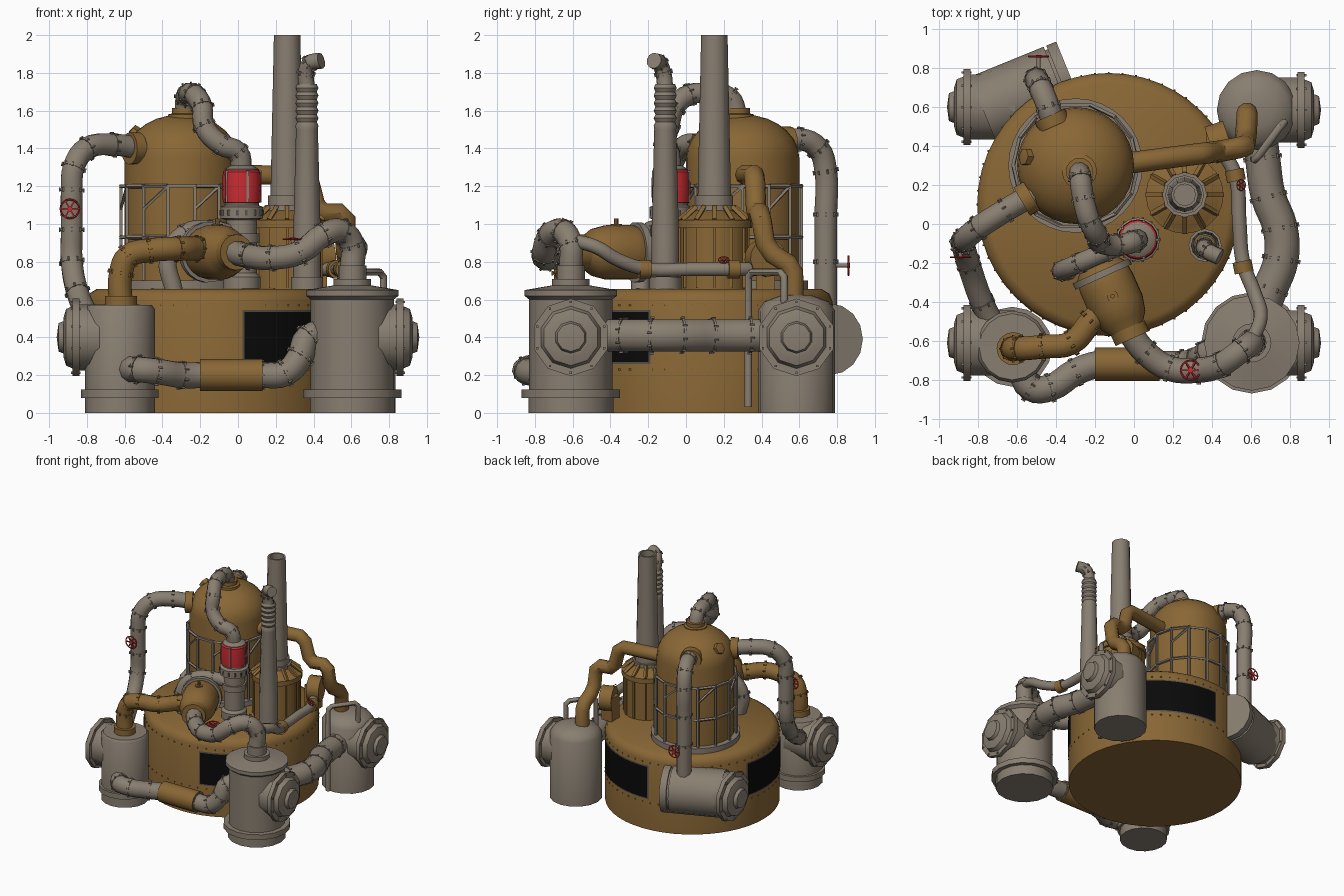
import bpy, bmesh, math
from mathutils import Vector, Matrix

if "Cube" in bpy.data.objects:
    bpy.data.objects.remove(bpy.data.objects["Cube"])

def material(name, rgb):
    m = bpy.data.materials.new(name)
    m.use_nodes = True
    m.diffuse_color = (*rgb, 1)
    m.node_tree.nodes["Principled BSDF"].inputs["Base Color"].default_value = (*rgb, 1)
    return m

BRASS = material("ochre paint", (0.25, 0.135, 0.036))
STEEL = material("warm grey steel", (0.25, 0.21, 0.165))
RED = material("red paint", (0.58, 0.025, 0.032))
BLACK = material("black glass", (0.003, 0.003, 0.003))
DARK = material("dark iron", (0.09, 0.08, 0.065))
built = []
UP = Vector((0, 0, 1))

def finish(name, bm, mat):
    bmesh.ops.recalc_face_normals(bm, faces=bm.faces)
    me = bpy.data.meshes.new(name)
    bm.to_mesh(me)
    bm.free()
    me.materials.append(mat)
    ob = bpy.data.objects.new(name, me)
    bpy.context.collection.objects.link(ob)
    built.append(ob)

def place(loc, axis):
    turn = UP.rotation_difference(Vector(axis).normalized())
    return Matrix.Translation(loc) @ turn.to_matrix().to_4x4()

def lathe(name, prof, loc, mat, axis=UP, seg=16):
    bm = bmesh.new()
    vs = [bm.verts.new((r, 0, z)) for r, z in prof]
    es = [bm.edges.new(p) for p in zip(vs, vs[1:])]
    bmesh.ops.spin(bm, geom=vs + es, cent=(0, 0, 0), axis=UP, angle=math.tau, steps=seg)
    bmesh.ops.remove_doubles(bm, verts=bm.verts, dist=1e-5)
    bm.transform(place(loc, axis))
    finish(name, bm, mat)

def add_beam(bm, p, q, w):
    p, q = Vector(p), Vector(q)
    size = Matrix.Diagonal((w, w, (q - p).length, 1))
    bmesh.ops.create_cube(bm, size=1, matrix=place((p + q) / 2, q - p) @ size)

def add_drum(bm, loc, axis, r, h, seg=12):
    bmesh.ops.create_cone(bm, cap_ends=True, segments=seg, radius1=r, radius2=r,
                          depth=h, matrix=place(loc, axis))

def add_bolts(bm, loc, axis, r, n, size, length):
    m = place(loc, axis)
    for i in range(n):
        a = math.tau * i / n
        add_beam(bm, m @ Vector((r * math.cos(a), r * math.sin(a), -length / 2)),
                 m @ Vector((r * math.cos(a), r * math.sin(a), length / 2)), size)

def pipe(name, pts, r, mat, bands=True, handles="AUTO"):
    cu = bpy.data.curves.new(name, "CURVE")
    cu.dimensions = "3D"
    cu.bevel_depth, cu.bevel_resolution, cu.resolution_u = r, 3, 4
    cu.use_fill_caps = True
    sp = cu.splines.new("BEZIER")
    sp.bezier_points.add(len(pts) - 1)
    for bp, p in zip(sp.bezier_points, pts):
        bp.co = p
        bp.handle_left_type = bp.handle_right_type = handles
    ob = bpy.data.objects.new(name, cu)
    bpy.context.collection.objects.link(ob)
    cu.materials.append(mat)
    bpy.ops.object.select_all(action="DESELECT")
    bpy.context.view_layer.objects.active = ob
    ob.select_set(True)
    bpy.ops.object.convert(target="MESH")
    built.append(bpy.context.view_layer.objects.active)
    if bands:
        bm = bmesh.new()
        for a, b, c in zip(pts, pts[1:], pts[2:]):
            t = (Vector(b) - Vector(a)).normalized() + (Vector(c) - Vector(b)).normalized()
            add_drum(bm, b, t, r * 1.05, 0.012)
            add_bolts(bm, b, t, r * 1.07, 8, 0.008, 0.022)
        finish(name + "_bands", bm, mat)

def wheel(name, loc, axis, r):
    axis = Vector(axis)
    m = place(loc, axis)
    t = r * 0.1
    rim = [(r + t * math.cos(a), t * math.sin(a)) for a in [math.tau * i / 6 for i in range(7)]]
    lathe(name, rim, loc, RED, axis)
    bm = bmesh.new()
    for i in range(3):
        a = math.pi * i / 3
        d = Vector((r * math.cos(a), r * math.sin(a), 0))
        add_beam(bm, m @ d, m @ -d, r * 0.16)
    add_drum(bm, loc, axis, r * 0.28, r * 0.3)
    finish(name + "_spokes", bm, RED)
    bm = bmesh.new()
    add_drum(bm, Vector(loc) - axis * 0.04, axis, r * 0.2, 0.078)
    finish(name + "_stem", bm, STEEL)

# Main body with rivets and curved windows
CX, CY, R = -0.13, 0.1, 0.675
lathe("body", [(0, 0), (R, 0), (R, 0.59), (0.66, 0.63), (0.62, 0.655), (0, 0.66)], (CX, CY, 0), BRASS, seg=48)
bm = bmesh.new()
for z in (0.23, 0.57):
    add_bolts(bm, (CX, CY, z), UP, R, 60, 0.009, 0.009)
finish("body_rivets", bm, BRASS)

def arc_plate(name, r, mid, half, z0, z1, mat):
    bm = bmesh.new()
    cols = []
    for i in range(9):
        a = math.radians(mid - half + half * i / 4)
        x, y = CX + r * math.cos(a), CY + r * math.sin(a)
        cols.append((bm.verts.new((x, y, z0)), bm.verts.new((x, y, z1))))
    for (a, b), (c, d) in zip(cols, cols[1:]):
        bm.faces.new((a, c, d, b))
    finish(name, bm, mat)

for mid in (-51, 69, 189):
    arc_plate("window_frame", R + 0.003, mid, 25.8, 0.26, 0.545, DARK)
    arc_plate("window_glass", R + 0.006, mid, 25, 0.27, 0.535, BLACK)

# Domed boiler with its lattice cage
DX, DY = -0.3, 0.3
dome = [(0.3, 0.65), (0.3, 1.35)] + [(0.3 * math.cos(a), 1.35 + 0.23 * math.sin(a))
        for a in [math.pi / 2 * i / 7 for i in range(1, 8)]]
lathe("boiler_dome", dome, (DX, DY, 0), BRASS, seg=32)
lathe("boiler_base_ring", [(0.3, 0.7), (0.345, 0.7), (0.345, 0.65)], (DX, DY, 0), STEEL, seg=32)
lathe("dome_neck", [(0.09, 1.53), (0.09, 1.58), (0.07, 1.585), (0.07, 1.615), (0, 1.615)], (-0.28, 0.27, 0), BRASS)
lathe("dome_knob", [(0.045, -0.02), (0.045, 0.05), (0, 0.06)], (-0.525, 0.34, 1.46), BRASS, (-0.8, 0.1, 0.5), 6)
bm = bmesh.new()
N = 14
def cage(i, z):
    a = math.tau * i / N
    return (DX + 0.32 * math.cos(a), DY + 0.32 * math.sin(a), z)
for i in range(N):
    add_beam(bm, cage(i, 0.66), cage(i, 1.21), 0.016)
    for z in (0.93, 1.2):
        add_beam(bm, cage(i, z), cage(i + 1, z), 0.016)
    if i % 2:
        add_beam(bm, cage(i, 1.08), cage(i + 1, 1.2), 0.014)
finish("boiler_cage", bm, STEEL)

# Round side hatch shared by the upright tanks
def hatch(name, loc, axis):
    lathe(name, [(0.175, -0.2), (0.175, 0.03), (0.205, 0.03), (0.205, 0.065), (0.165, 0.065), (0.15, 0.1),
                 (0.1, 0.115), (0.085, 0.115), (0.075, 0.14), (0, 0.15)], loc, STEEL, axis, 10)
    bm = bmesh.new()
    add_bolts(bm, Vector(loc) + Vector(axis) * 0.05, axis, 0.187, 10, 0.012, 0.05)
    finish(name + "_bolts", bm, STEEL)

# Upright tanks
lathe("front_right_tank", [(0, 0), (0.185, 0), (0.185, 0.08), (0.205, 0.08), (0.205, 0.125), (0.185, 0.125),
                           (0.185, 0.55), (0.17, 0.57), (0, 0.57)], (-0.625, -0.63, 0), STEEL)
lathe("front_left_tank", [(0, 0), (0.225, 0), (0.225, 0.08), (0.26, 0.08), (0.26, 0.125), (0.22, 0.125), (0.22, 0.6),
                          (0.245, 0.62), (0.245, 0.65), (0.1, 0.675), (0.1, 0.71), (0.075, 0.71),
                          (0.075, 0.78), (0, 0.78)], (0.605, -0.61, 0), STEEL)
lathe("back_left_tank", [(0, 0), (0.205, 0), (0.205, 0.54), (0.17, 0.59), (0.09, 0.62), (0, 0.625)], (0.63, 0.585, 0), STEEL)
for n, x, y, s in (("front_right", -0.81, -0.61, -1), ("back_right", -0.81, 0.6, -1),
                   ("front_left", 0.81, -0.61, 1), ("back_left", 0.81, 0.585, 1)):
    hatch(n + "_hatch", (x, y, 0.4), (s, 0, 0))

# Lying tank at the back
lathe("back_right_tank", [(0, -0.04), (0.19, -0.04), (0.19, 0.37), (0.17, 0.37), (0.17, 0.385), (0.19, 0.385), (0.19, 0.44), (0, 0.44)],
      (-0.735, 0.594, 0.39), STEEL, (0.926, 0.378, 0))

# Tall chimney on a ribbed drum
SX, SY = 0.26, 0.15
lathe("chimney_drum", [(0.18, 0.65), (0.18, 0.98), (0.2, 0.98), (0.2, 1.02), (0.17, 1.03), (0.1, 1.08), (0, 1.08)], (SX, SY, 0), BRASS, seg=20)
lathe("chimney", [(0.115, 1.06), (0.115, 1.1), (0.1, 1.1), (0.1, 1.15), (0.088, 1.15), (0.07, 2), (0.055, 2),
                  (0.055, 1.7), (0, 1.7)], (SX, SY, 0), STEEL, seg=12)
bm = bmesh.new()
for i in range(12):
    a = math.tau * i / 12
    c, s = math.cos(a), math.sin(a)
    add_beam(bm, (SX + 0.195 * c, SY + 0.195 * s, 1.02), (SX + 0.11 * c, SY + 0.11 * s, 1.09), 0.022)
    add_beam(bm, (SX + 0.18 * c, SY + 0.18 * s, 0.66), (SX + 0.18 * c, SY + 0.18 * s, 1.0), 0.014)
finish("drum_ribs", bm, BRASS)

# Bent chimney with flexible rings
prof = [(0.085, 0.65), (0.085, 0.72), (0.073, 0.72), (0.073, 0.93), (0.058, 1.5)]
for i in range(6):
    prof += [(0.061, 1.52 + i * 0.04), (0.052, 1.54 + i * 0.04)]
lathe("bent_chimney", prof, (0.365, -0.11, 0), STEEL, seg=12)
pipe("bent_chimney_tip", [(0.365, -0.11, 1.72), (0.36, -0.12, 1.8), (0.38, -0.14, 1.85), (0.44, -0.17, 1.865)], 0.043, STEEL)

# Red canister column
KX, KY = 0.02, -0.08
lathe("canister_column", [(0.1, 0.65), (0.1, 0.72), (0.08, 0.74), (0.08, 0.9), (0.095, 0.9), (0.095, 0.95), (0.08, 0.95),
                          (0.08, 1.02), (0.113, 1.03), (0.113, 1.09), (0.09, 1.1), (0.09, 1.29), (0.06, 1.31), (0, 1.31)],
      (KX, KY, 0), STEEL)
lathe("canister", [(0.09, 1.11), (0.1, 1.115), (0.104, 1.19), (0.1, 1.275), (0.09, 1.285)], (KX, KY, 0), RED)
bm = bmesh.new()
add_bolts(bm, (KX, KY, 1.198), UP, 0.099, 5, 0.013, 0.17)
finish("canister_straps", bm, STEEL)
bm = bmesh.new()
add_bolts(bm, (KX, KY, 1.06), UP, 0.11, 14, 0.014, 0.03)
finish("collar_slots", bm, DARK)

# Pressure vessel leaning out over the front
V, VA = Vector((-0.17, -0.24, 0.85)), Vector((0.41, -0.91, 0))
lathe("pressure_vessel", [(0, -0.06), (0.09, -0.05), (0.135, 0), (0.145, 0.07), (0.145, 0.2), (0.125, 0.28), (0.08, 0.34),
                          (0.08, 0.37), (0, 0.37)], V, BRASS, VA, 20)
lathe("vessel_knob", [(0.03, 0), (0.03, 0.02), (0.012, 0.02), (0.012, 0.05), (0, 0.05)], (-0.11, -0.37, 0.98), BRASS, seg=8)
lathe("vessel_saddle", [(0.13, 0.0), (0.16, 0.0), (0.16, 0.035), (0.13, 0.035)], V, STEEL, VA, 20)

# Pipework
pipe("dome_top_pipe", [(-0.28, 0.27, 1.58), (-0.275, 0.23, 1.67), (-0.26, 0.13, 1.69), (-0.23, 0.02, 1.685), (-0.19, -0.06, 1.62),
                       (-0.18, -0.09, 1.52), (-0.09, -0.11, 1.42), (0, -0.09, 1.38), (0.02, -0.08, 1.28)], 0.056, STEEL)
pipe("side_riser", [(-0.52, 0.15, 1.4), (-0.66, 0.07, 1.42), (-0.8, -0.02, 1.4), (-0.87, -0.08, 1.3), (-0.88, -0.09, 1.18),
                    (-0.88, -0.09, 0.97), (-0.88, -0.1, 0.8), (-0.85, -0.2, 0.64), (-0.78, -0.4, 0.5), (-0.7, -0.56, 0.43)], 0.06, STEEL)
pipe("back_riser", [(-0.41, 0.5, 1.43), (-0.44, 0.6, 1.45), (-0.48, 0.7, 1.4), (-0.5, 0.74, 1.28), (-0.5, 0.74, 1.05),
                    (-0.5, 0.74, 0.8), (-0.5, 0.74, 0.5)], 0.06, STEEL)
pipe("vessel_feed", [(-0.02, -0.56, 0.85), (0.06, -0.66, 0.83), (0.18, -0.74, 0.82), (0.33, -0.75, 0.85), (0.45, -0.72, 0.94),
                     (0.55, -0.65, 0.96), (0.605, -0.61, 0.89), (0.605, -0.61, 0.77)], 0.065, STEEL)
pipe("vessel_drain", [(-0.62, -0.64, 0.56), (-0.62, -0.64, 0.74), (-0.58, -0.64, 0.83), (-0.47, -0.63, 0.86), (-0.32, -0.61, 0.87),
                      (-0.22, -0.5, 0.87), (-0.13, -0.42, 0.87)], 0.063, BRASS)
pipe("vessel_loop", [(-0.34, -0.24, 0.65), (-0.37, -0.24, 0.82), (-0.28, -0.2, 0.95), (-0.14, -0.14, 0.97), (0.02, -0.08, 0.93)], 0.05, STEEL)
pipe("front_low_pipe", [(-0.58, -0.74, 0.23), (-0.53, -0.84, 0.23), (-0.43, -0.84, 0.22), (-0.3, -0.76, 0.2), (-0.18, -0.72, 0.2),
                        (0.13, -0.72, 0.2), (0.25, -0.72, 0.21), (0.33, -0.7, 0.3), (0.37, -0.67, 0.4), (0.48, -0.62, 0.42)], 0.07, STEEL)
lathe("low_pipe_sleeve", [(0.06, 0), (0.085, 0), (0.085, 0.33), (0.06, 0.33)], (-0.2, -0.72, 0.2), BRASS, (1, 0, 0))
pipe("side_low_pipe", [(0.64, 0.5, 0.41), (0.66, 0.34, 0.41), (0.69, 0.14, 0.41), (0.75, -0.02, 0.41), (0.755, -0.18, 0.41),
                       (0.7, -0.33, 0.41), (0.63, -0.5, 0.41)], 0.09, STEEL)
pipe("back_feed_pipe", [(-0.05, 0.31, 1.26), (0.33, 0.36, 1.26), (0.38, 0.365, 1.22), (0.41, 0.37, 1.1), (0.45, 0.375, 1.06),
                        (0.53, 0.39, 1.06), (0.57, 0.4, 1.02), (0.57, 0.42, 0.9), (0.575, 0.46, 0.84), (0.58, 0.54, 0.79),
                        (0.58, 0.57, 0.74), (0.58, 0.57, 0.58)], 0.055, BRASS, False, "VECTOR")
pipe("slim_side_pipe", [(0.45, 0.38, 0.76), (0.52, 0.25, 0.76), (0.54, 0.02, 0.76), (0.56, -0.2, 0.76), (0.62, -0.36, 0.81),
                        (0.65, -0.48, 0.88), (0.61, -0.59, 0.91)], 0.037, STEEL, False)
pipe("thin_drop_pipe", [(0.62, 0.33, 0.03), (0.62, 0.33, 0.4), (0.62, 0.33, 0.72), (0.64, 0.35, 0.745), (0.75, 0.5, 0.745),
                        (0.77, 0.52, 0.72), (0.77, 0.52, 0.55)], 0.02, STEEL, False, "VECTOR")

# Flanges and collars where pipes meet vessels
for n, loc, ax, r in (("riser", (-0.55, 0.13, 1.4), (-0.85, -0.5, 0), 0.085), ("back_riser", (-0.42, 0.53, 1.43), (-0.4, 0.9, 0), 0.085),
                      ("drain", (-0.62, -0.64, 0.59), UP, 0.085), ("vessel", (-0.02, -0.56, 0.85), VA, 0.095),
                      ("slim_back", (0.52, 0.25, 0.76), (0.2, -1, 0), 0.05), ("slim_front", (0.56, -0.22, 0.76), (0.2, -1, 0), 0.05)):
    bm = bmesh.new()
    add_drum(bm, loc, ax, r, 0.06, 16)
    finish(n + "_flange", bm, BRASS)
bm = bmesh.new()
add_drum(bm, (0.44, 0.42, 0.82), (0.9, 0.3, 0), 0.1, 0.1, 14)
add_beam(bm, (0.42, 0.42, 0.65), (0.42, 0.42, 0.85), 0.1)
finish("side_pump", bm, BRASS)

# Valve wheels
wheel("riser_valve", (-0.89, -0.17, 1.08), (0, -1, 0), 0.05)
wheel("back_valve", (-0.49, 0.86, 0.78), (0, 1, 0), 0.05)
wheel("feed_valve", (0.29, -0.75, 0.92), (0, 0, 1), 0.05)
wheel("slim_valve", (0.55, 0.2, 0.81), (0.6, 0, 0.8), 0.028)

bpy.ops.object.select_all(action="DESELECT")
for ob in built:
    ob.select_set(True)
bpy.context.view_layer.objects.active = built[0]
bpy.ops.object.shade_smooth_by_angle(angle=math.radians(38))
